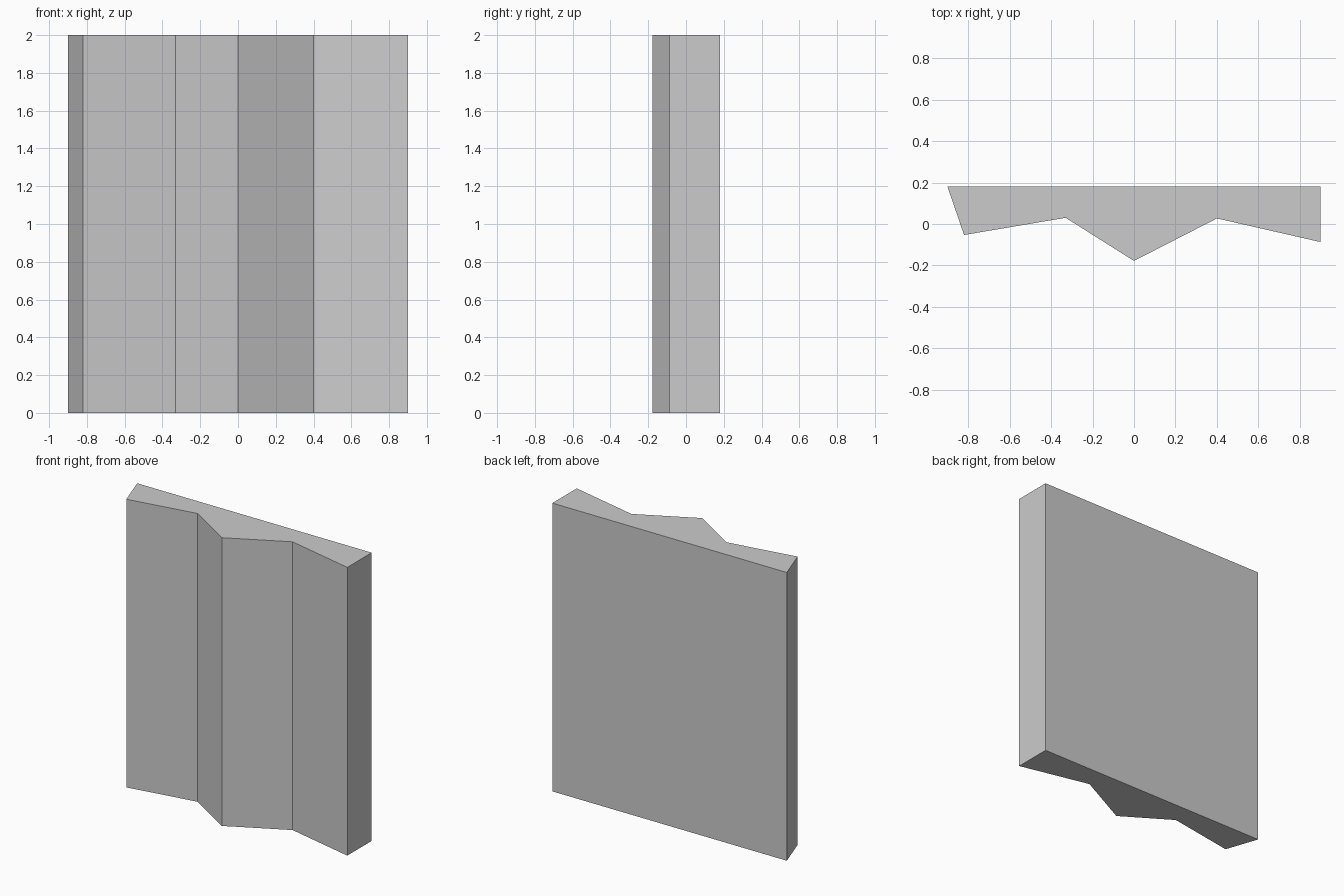
import bpy
import bmesh

if "Cube" in bpy.data.objects:
    bpy.data.objects.remove(bpy.data.objects["Cube"])

HEIGHT = 2.0

# Plan outline, counter-clockwise: flat back, faceted front
OUTLINE = [
    (-0.90, 0.18), (-0.82, -0.053), (-0.33, 0.03), (0.0, -0.178),
    (0.40, 0.027), (0.90, -0.087), (0.90, 0.18),
]


def extrude_outline(name, outline, height):
    bm = bmesh.new()
    base = bm.faces.new([bm.verts.new((x, y, 0)) for x, y in outline])
    grown = bmesh.ops.extrude_face_region(bm, geom=[base], use_keep_orig=True)
    top = [v for v in grown["geom"] if isinstance(v, bmesh.types.BMVert)]
    bmesh.ops.translate(bm, verts=top, vec=(0, 0, height))
    bmesh.ops.recalc_face_normals(bm, faces=bm.faces)
    mesh = bpy.data.meshes.new(name)
    bm.to_mesh(mesh)
    bm.free()
    obj = bpy.data.objects.new(name, mesh)
    bpy.context.collection.objects.link(obj)
    return obj


# Wall slab with a folded front
extrude_outline("faceted_wall_panel", OUTLINE, HEIGHT)
